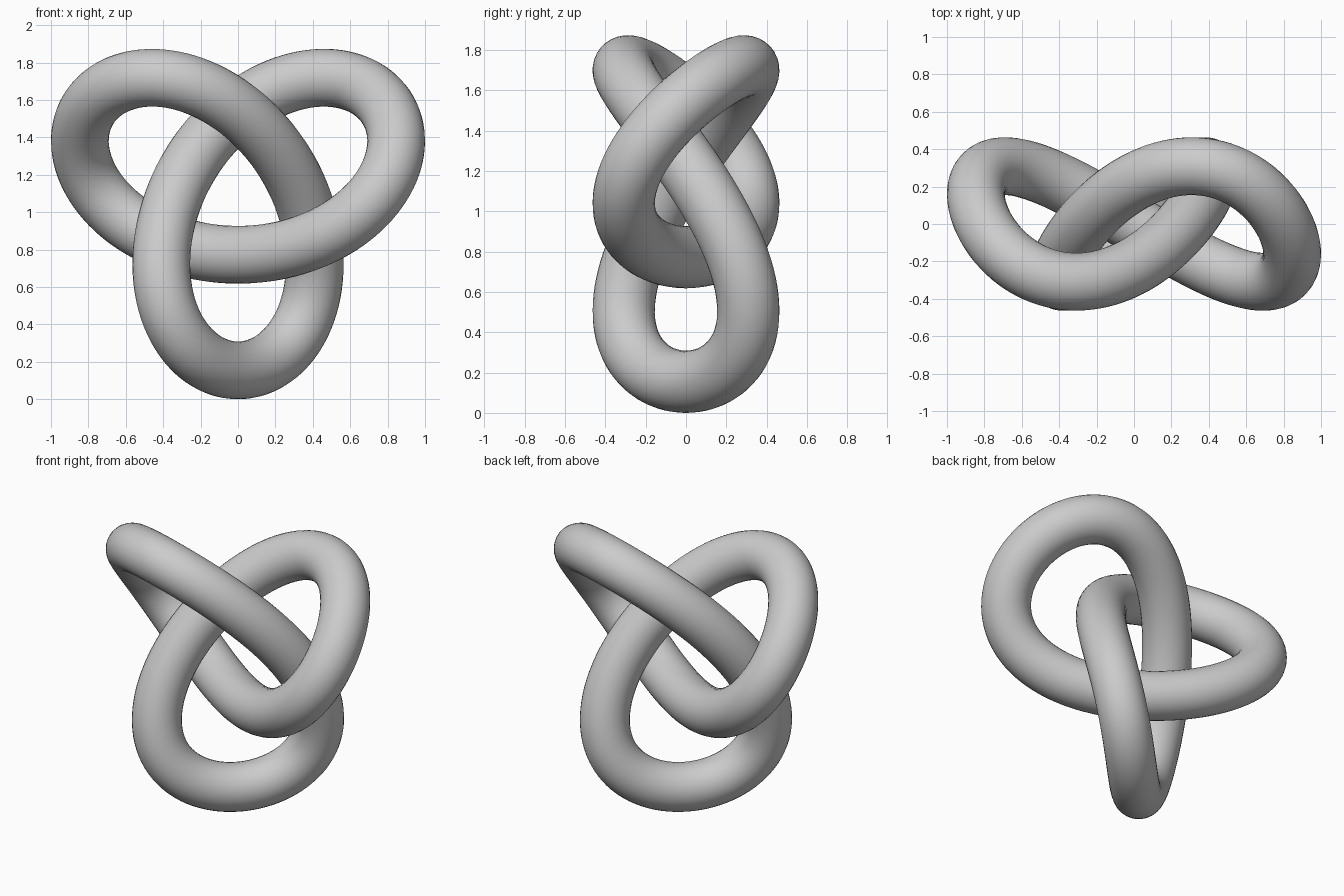
import bpy
from math import sin, cos, tau

cube = bpy.data.objects.get("Cube")
if cube:
    bpy.data.objects.remove(cube, do_unlink=True)

SCALE = 0.309           # size of the knot's path
RADIUS = SCALE / 2      # thickness of the tube
STEPS = 240

# Grey material
grey = bpy.data.materials.new("plain grey")
grey.use_nodes = True
color = (0.6, 0.6, 0.6, 1)
grey.diffuse_color = color
for node in grey.node_tree.nodes:
    if node.type == 'BSDF_PRINCIPLED':
        node.inputs["Base Color"].default_value = color


def knot_point(t):
    """Trefoil path, standing upright with one lobe pointing down."""
    return (SCALE * (sin(t) + 2 * sin(2 * t)),
            -SCALE * sin(3 * t),
            SCALE * (cos(t) - 2 * cos(2 * t) + 3) + RADIUS)


# Closed path with a round bevel
curve = bpy.data.curves.new("trefoil_knot", 'CURVE')
curve.dimensions = '3D'
curve.bevel_depth = RADIUS
curve.bevel_resolution = 14
spline = curve.splines.new('POLY')
spline.points.add(STEPS - 1)
for i, point in enumerate(spline.points):
    point.co = (*knot_point(tau * i / STEPS), 1)
spline.use_cyclic_u = True
curve.materials.append(grey)

# Knot tube as a smooth mesh
knot = bpy.data.objects.new("trefoil_knot", curve)
bpy.context.collection.objects.link(knot)
bpy.ops.object.select_all(action='DESELECT')
knot.select_set(True)
bpy.context.view_layer.objects.active = knot
bpy.ops.object.convert(target='MESH')
bpy.ops.object.shade_smooth()
